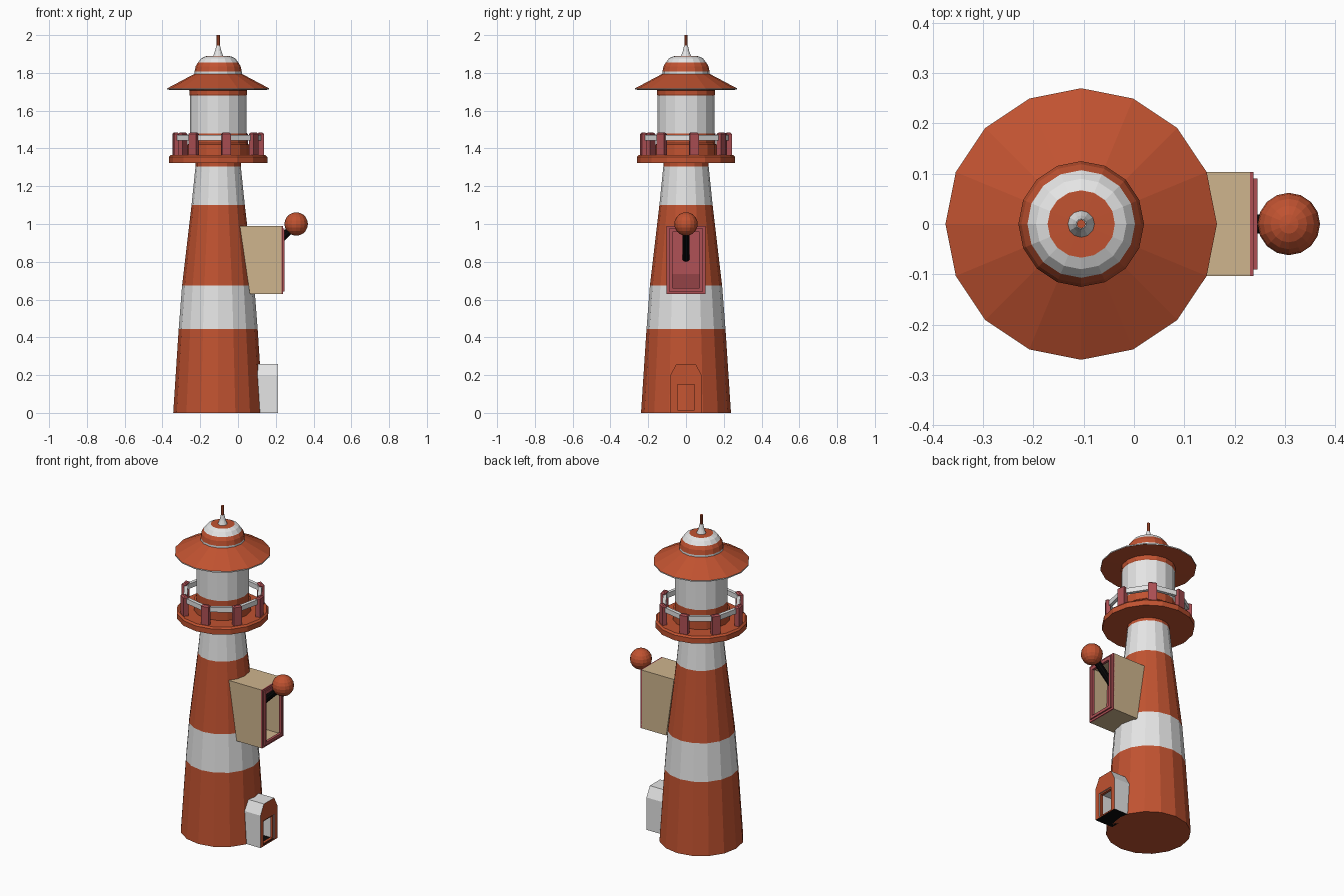
import bpy, bmesh, math
from mathutils import Vector, Matrix

cube = bpy.data.objects.get("Cube")
if cube:
    bpy.data.objects.remove(cube, do_unlink=True)

AXIS = -0.105  # x of the tower's centre line


def material(name, rgb):
    m = bpy.data.materials.new(name)
    m.use_nodes = True
    m.diffuse_color = (*rgb, 1)
    m.node_tree.nodes["Principled BSDF"].inputs["Base Color"].default_value = (*rgb, 1)
    return m


MATS = [
    material("brick red", (0.53, 0.085, 0.03)),
    material("white", (0.78, 0.78, 0.78)),
    material("dusty rose", (0.42, 0.08, 0.09)),
    material("tan", (0.62, 0.46, 0.27)),
    material("black", (0.003, 0.003, 0.003)),
]
RED, WHITE, ROSE, TAN, BLACK = range(5)


def finish(bm, name):
    bmesh.ops.recalc_face_normals(bm, faces=bm.faces)
    me = bpy.data.meshes.new(name)
    bm.to_mesh(me)
    bm.free()
    for m in MATS:
        me.materials.append(m)
    ob = bpy.data.objects.new(name, me)
    bpy.context.collection.objects.link(ob)
    return ob


def lathe(name, profile, sides=16, turn=0.0, closed=False):
    """Spin (radius, z, colour of the band above) points round the tower axis."""
    bm = bmesh.new()
    rings = []
    for r, z, _ in profile:
        angles = [turn + math.tau * i / sides for i in range(sides)]
        rings.append([bm.verts.new((AXIS + r * math.cos(a), r * math.sin(a), z)) for a in angles])
    count = len(rings) if closed else len(rings) - 1
    for k in range(count):
        low, high = rings[k], rings[(k + 1) % len(rings)]
        for i in range(sides):
            j = (i + 1) % sides
            bm.faces.new((low[i], low[j], high[j], high[i])).material_index = profile[k][2]
    if not closed:
        bm.faces.new(rings[0]).material_index = profile[0][2]
        bm.faces.new(rings[-1]).material_index = profile[-1][2]
    return finish(bm, name)


def tube(name, outer, inner, back, front, colours):
    """Hollow prism along x from (y, z) loops; back gives x for a height."""
    bm = bmesh.new()
    loops = [[bm.verts.new((x(z), y, z)) for y, z in loop]
             for loop, x in ((outer, back), (outer, lambda z: front),
                             (inner, lambda z: front), (inner, back))]
    n = len(outer)
    for k, colour in enumerate(colours):
        a, b = loops[k], loops[(k + 1) % 4]
        for i in range(n):
            j = (i + 1) % n
            bm.faces.new((a[i], a[j], b[j], b[i])).material_index = colour
    return finish(bm, name)


def rect(half, low, high):
    return [(-half, low), (-half, high), (half, high), (half, low)]


# Striped tower
lathe("tower", [(0.238, 0, RED), (0.209, 0.445, WHITE), (0.191, 0.675, RED),
                (0.141, 1.10, WHITE), (0.120, 1.305, RED), (0.120, 1.33, RED)])

# Gallery deck
lathe("gallery_deck", [(0.26, 1.323, RED), (0.26, 1.355, RED), (0.25, 1.365, RED)])

# Lantern room with stepped base and top band
lathe("lantern_room", [(0.162, 1.36, RED), (0.162, 1.42, RED), (0.150, 1.43, RED),
                       (0.150, 1.48, WHITE), (0.150, 1.68, RED), (0.153, 1.685, RED),
                       (0.153, 1.715, RED)])

# Roof brim and dome
lathe("roof", [(0.15, 1.708, RED), (0.27, 1.711, WHITE), (0.27, 1.718, RED),
               (0.125, 1.795, WHITE), (0.125, 1.807, RED), (0.119, 1.835, RED),
               (0.107, 1.855, WHITE), (0.09, 1.877, WHITE), (0.067, 1.888, RED),
               (0.028, 1.889, RED)])

# Spire and rod
lathe("spire", [(0.028, 1.885, WHITE), (0.017, 1.915, WHITE), (0.010, 1.945, WHITE)], 12)
lathe("spire_rod", [(0.009, 1.94, RED), (0.009, 2.0, RED)], 8)

# Railing: eight posts and an octagonal rail
TURN = math.radians(10.5)
lathe("railing", [(0.213, 1.442, WHITE), (0.235, 1.442, WHITE),
                  (0.235, 1.472, WHITE), (0.213, 1.472, WHITE)], 8, TURN, True)
for i in range(8):
    bm = bmesh.new()
    bmesh.ops.create_cube(bm, size=1)
    bmesh.ops.scale(bm, vec=(0.028, 0.048, 0.12), verts=bm.verts)
    top = [e for e in bm.edges if all(v.co.z > 0 for v in e.verts)]
    bmesh.ops.bevel(bm, geom=top, offset=0.008, segments=1, affect='EDGES')
    for f in bm.faces:
        f.material_index = ROSE
    spin = Matrix.Rotation(TURN + i * math.tau / 8, 4, 'Z')
    bm.transform(Matrix.Translation((AXIS, 0, 0)) @ spin @ Matrix.Translation((0.228, 0, 1.425)))
    finish(bm, "railing_post_%d" % (i + 1))


# Lever housing, slanted at the back to meet the tower
def housing_back(z):
    return 0.063 - 0.147 * (z - 0.63)


tube("lever_housing", rect(0.103, 0.63, 0.99), rect(0.085, 0.648, 0.972),
     housing_back, 0.231, (TAN, TAN, TAN, TAN))

# Rose frame round the opening, with a narrowed front
tube("housing_frame", rect(0.103, 0.63, 0.99), rect(0.072, 0.66, 0.957),
     lambda z: 0.23, 0.238, (ROSE,) * 4)
tube("housing_frame_lip", rect(0.09, 0.643, 0.977), rect(0.072, 0.66, 0.957),
     lambda z: 0.236, 0.246, (ROSE,) * 4)

# Back panel inside the housing, lower half sloping away
bm = bmesh.new()
rows = [[bm.verts.new((x, y, z)) for y in (-0.09, 0.09)]
        for x, z in ((0.10, 0.64), (0.13, 0.735), (0.12, 0.98))]
for a, b in zip(rows, rows[1:]):
    bm.faces.new((a[0], a[1], b[1], b[0])).material_index = ROSE
finish(bm, "housing_back_panel")

# Lever rod and ball
start, end = Vector((0.12, 0, 0.815)), Vector((0.308, 0, 1.0))
aim = (end - start).to_track_quat('Z', 'Y').to_matrix().to_4x4()
bm = bmesh.new()
bmesh.ops.create_cone(bm, cap_ends=True, segments=10, radius1=0.02, radius2=0.02,
                      depth=(end - start).length)
bm.transform(Matrix.Translation((start + end) / 2) @ aim)
for f in bm.faces:
    f.material_index = BLACK
finish(bm, "lever_rod")

bm = bmesh.new()
bmesh.ops.create_uvsphere(bm, u_segments=16, v_segments=10, radius=0.062)
bm.transform(Matrix.Translation(end))
finish(bm, "lever_ball")

# Entrance porch with chamfered roof, red front and black floor
arch = [(-0.083, 0), (-0.083, 0.2), (-0.05, 0.26), (0.05, 0.26), (0.083, 0.2), (0.083, 0)]
doorway = [(-0.052, 0.008), (-0.052, 0.12), (-0.052, 0.157),
           (0.052, 0.157), (0.052, 0.12), (0.052, 0.008)]
porch = tube("entrance_porch", arch, doorway, lambda z: 0.09, 0.212,
             (WHITE, RED, WHITE, WHITE))
for f in porch.data.polygons:
    if abs(f.normal.z) > 0.9 and f.center.z < 0.02:
        f.material_index = BLACK

# Recessed door frame
tube("door_frame", rect(0.053, 0.007, 0.158), rect(0.044, 0.014, 0.149),
     lambda z: 0.19, 0.206, (RED, RED, RED, RED))
